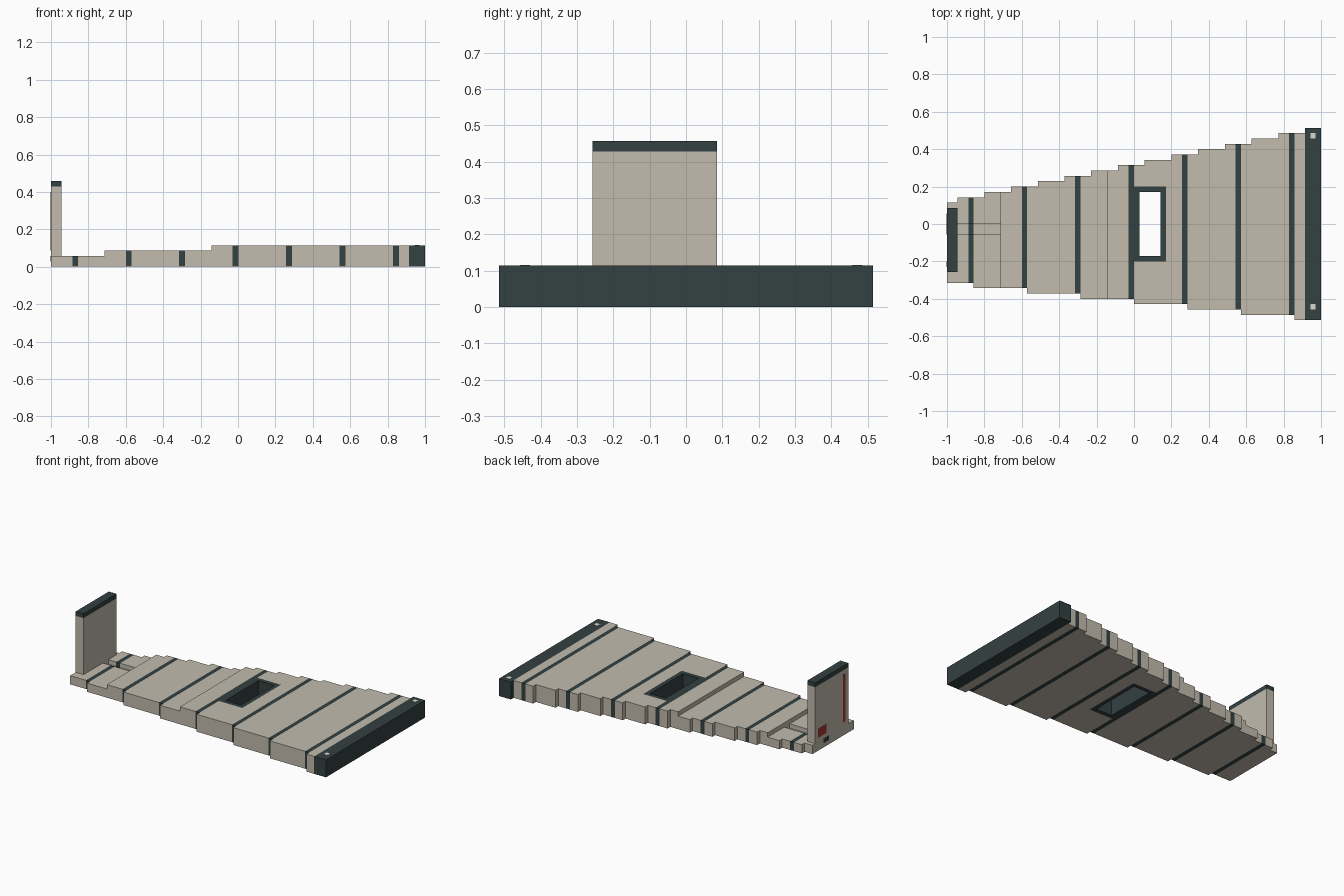
import bpy, bmesh

if "Cube" in bpy.data.objects:
    bpy.data.objects.remove(bpy.data.objects["Cube"])

U = 1 / 35          # the model sits on a grid of 70 x 36 x 16 small units
LIFT = 0.06         # how far painted plates stand proud, in grid units


def material(name, rgb):
    m = bpy.data.materials.new(name)
    m.diffuse_color = (*rgb, 1)
    m.use_nodes = True
    m.node_tree.nodes["Principled BSDF"].inputs["Base Color"].default_value = m.diffuse_color
    return m


TAN = material("warm_grey", (0.54, 0.50, 0.42))
DARK = material("dark_slate", (0.034, 0.052, 0.053))
RED = material("dull_red", (0.38, 0.04, 0.035))
PALE = material("pale_grey", (0.72, 0.69, 0.62))


def prism(name, outline, z0, z1, mat):
    """Extrude a flat outline (grid units, x from 0 to 70) from z0 to z1."""
    bm = bmesh.new()
    verts = [bm.verts.new(((x - 35) * U, y * U, z0 * U)) for x, y in outline]
    face = bm.faces.new(verts)
    top = bmesh.ops.extrude_face_region(bm, geom=[face])["geom"]
    bmesh.ops.translate(bm, vec=(0, 0, (z1 - z0) * U),
                        verts=[v for v in top if isinstance(v, bmesh.types.BMVert)])
    bmesh.ops.recalc_face_normals(bm, faces=bm.faces)
    mesh = bpy.data.meshes.new(name)
    bm.to_mesh(mesh)
    bm.free()
    mesh.materials.append(mat)
    obj = bpy.data.objects.new(name, mesh)
    bpy.context.collection.objects.link(obj)
    return obj


def box(name, x, y, z, mat):
    return prism(name, [(x[0], y[0]), (x[1], y[0]), (x[1], y[1]), (x[0], y[1])],
                 z[0], z[1], mat)


def back_edge(x):
    return 5 + (x - 2) // 5


def front_edge(x):
    return -(11 + (x + 5) // 10)


def height(x):
    return 2 if x < 10 else 3 if x < 30 else 4


def section(name, x0, x1, mat):
    """Slice of the tapering deck with a stepped back edge."""
    outline = [(x0, front_edge(x0)), (x1, front_edge(x0)), (x1, back_edge(x1 - 1))]
    for x in range(x1 - 1, x0, -1):
        if back_edge(x) != back_edge(x - 1):
            outline += [(x, back_edge(x)), (x, back_edge(x - 1))]
    outline.append((x0, back_edge(x0)))
    return prism(name, outline, 0, height(x0), mat)


def cut(obj, cutter):
    mod = obj.modifiers.new("cut", "BOOLEAN")
    mod.operation = "DIFFERENCE"
    mod.solver = "EXACT"
    mod.object = cutter
    cutter.hide_render = True
    cutter.display_type = "WIRE"


# Deck panels, split at seams and at the height steps
spans = [(0, 4), (5, 10), (10, 14), (15, 24), (25, 30), (30, 34),
         (35, 44), (45, 54), (55, 64), (65, 67)]
panels = [section(f"deck_panel_{i + 1}", a, b, TAN) for i, (a, b) in enumerate(spans)]

# Dark seams across the deck and the heavy end bar
seams = [section(f"deck_seam_{i + 1}", x, x + 1, DARK) for i, x in enumerate(range(4, 65, 10))]
section("end_bar", 67, 70, DARK)

# Shallow channel in the low end of the deck
channel = box("channel_cutter", (2, 10.5), (-2, 0), (1, 2.5), TAN)
for part in (panels[0], seams[0], panels[1]):
    cut(part, channel)

# Framed opening through the deck
cut(panels[6], box("opening_cutter", (34.5, 41), (-7, 7), (-1, 5), TAN))
box("frame_left", (35, 36), (-7, 7), (0, 4), DARK)
box("frame_right", (40, 41), (-7, 7), (0, 4), DARK)
box("frame_front", (36, 40), (-7, -6), (0, 4), DARK)
box("frame_back", (36, 40), (6, 7), (0, 4), DARK)

# Upright fin with dark cap
box("fin", (0, 2), (-9, 3), (2, 15), TAN)
box("fin_cap", (0, 2), (-9, 3), (15, 16), DARK)

# Thin plates on the outer face of the fin and deck
side = (-LIFT, 0.1)
box("fin_red_strip", side, (-8, -7), (3, 14), RED)
box("fin_red_patch", side, (-1, 2), (3, 5), RED)
box("channel_plug", side, (-2, 0), (1, 2), DARK)

# Small pale lights on top of the end bar
box("back_light", (68, 69), (16, 17), (3.9, 4 + LIFT), PALE)
box("front_light", (68, 69), (-16, -15), (3.9, 4 + LIFT), PALE)
